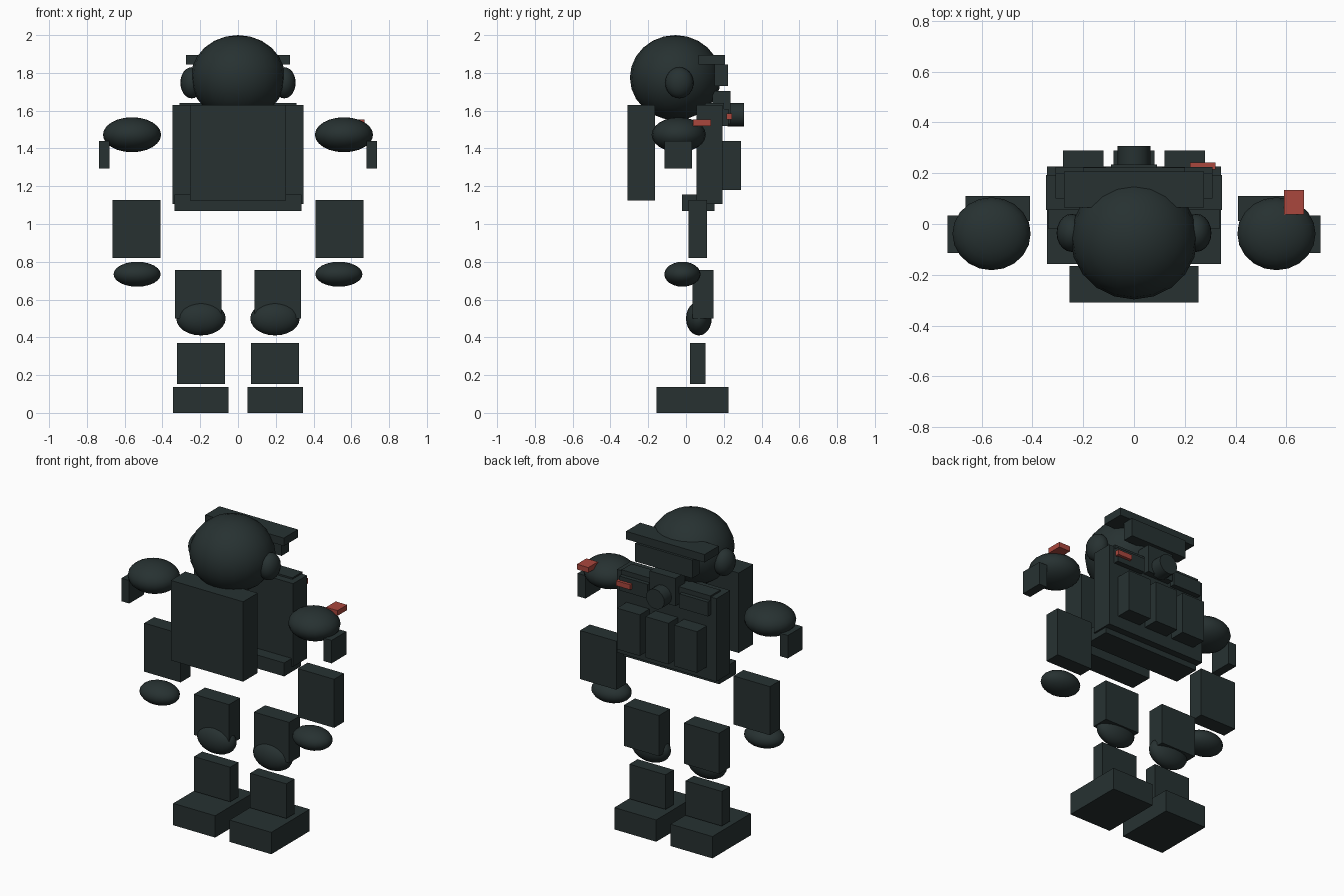
import bpy
import math

cube = bpy.data.objects.get("Cube")
if cube:
    bpy.data.objects.remove(cube, do_unlink=True)


def material(name, rgb):
    mat = bpy.data.materials.new(name)
    mat.use_nodes = True
    mat.diffuse_color = (*rgb, 1)
    mat.node_tree.nodes["Principled BSDF"].inputs["Base Color"].default_value = (*rgb, 1)
    return mat


DARK = material("dark_green_grey", (0.02, 0.031, 0.031))
RED = material("signal_red", (0.4, 0.063, 0.047))


def place(name, x, y, z, mat):
    """Name the active object and fit its unit mesh to (min, max) ranges."""
    obj = bpy.context.object
    obj.name = name
    obj.location = [(a + b) / 2 for a, b in (x, y, z)]
    obj.scale = [(b - a) / 2 for a, b in (x, y, z)]
    bpy.ops.object.transform_apply(location=False, rotation=False, scale=True)
    obj.data.materials.append(mat)
    return obj


def box(name, x, y, z, mat=DARK):
    bpy.ops.mesh.primitive_cube_add(size=2)
    return place(name, x, y, z, mat)


def ball(name, x, y, z, mat=DARK):
    bpy.ops.mesh.primitive_uv_sphere_add(segments=20, ring_count=12, radius=1)
    bpy.ops.object.shade_smooth()
    return place(name, x, y, z, mat)


def pair(make, name, x, y, z):
    """Build a part on the left and its mirror on the right."""
    make("left_" + name, x, y, z)
    make("right_" + name, (-x[1], -x[0]), y, z)


# Head with ears, brim and goggles
ball("head", (-.25, .25), (-.297, .185), (1.55, 2))
pair(ball, "ear", (.185, .305), (-.11, .04), (1.665, 1.83))
box("brim", (-.275, .275), (.065, .207), (1.845, 1.895))
box("goggles", (-.2, .2), (.15, .222), (1.73, 1.845))

# Mask with a round filter
box("mask", (-.09, .09), (.14, .235), (1.53, 1.705))
bpy.ops.mesh.primitive_cylinder_add(vertices=16, radius=1, depth=2,
                                    rotation=(math.pi / 2, 0, 0))
bpy.ops.object.transform_apply(location=False, rotation=True, scale=False)
place("mask_filter", (-.064, .064), (.22, .308), (1.515, 1.64), DARK)
bpy.ops.object.shade_smooth_by_angle()

# Torso, large pack, collar, belt and pouches
box("torso", (-.347, .347), (.055, .193), (1.105, 1.63))
box("pack", (-.253, .253), (-.31, -.165), (1.125, 1.63))
box("collar", (-.31, .31), (.1, .2), (1.58, 1.64))
pair(box, "chest_pocket", (.11, .31), (.15, .225), (1.52, 1.61))
box("belt", (-.337, .337), (-.02, .15), (1.07, 1.155))
box("middle_pouch", (-.08, .08), (.19, .29), (1.18, 1.44))
pair(box, "side_pouch", (.12, .28), (.19, .29), (1.18, 1.44))
box("chest_badge", (.22, .32), (.215, .243), (1.553, 1.585), RED)

# Arms
pair(ball, "shoulder", (.407, .715), (-.182, .105), (1.38, 1.565))
pair(box, "shoulder_pad", (.68, .735), (-.115, .033), (1.295, 1.44))
pair(box, "forearm", (.41, .664), (.012, .11), (.82, 1.127))
pair(ball, "hand", (.409, .659), (-.115, .077), (.668, .8))
box("arm_badge", (.59, .67), (.037, .133), (1.52, 1.553), RED)

# Legs
pair(box, "thigh", (.087, .333), (.035, .146), (.5, .757))
pair(ball, "knee", (.065, .327), (0, .136), (.41, .59))
pair(box, "shin", (.07, .323), (.022, .104), (.152, .371))
pair(box, "foot", (.05, .343), (-.157, .226), (0, .138))
